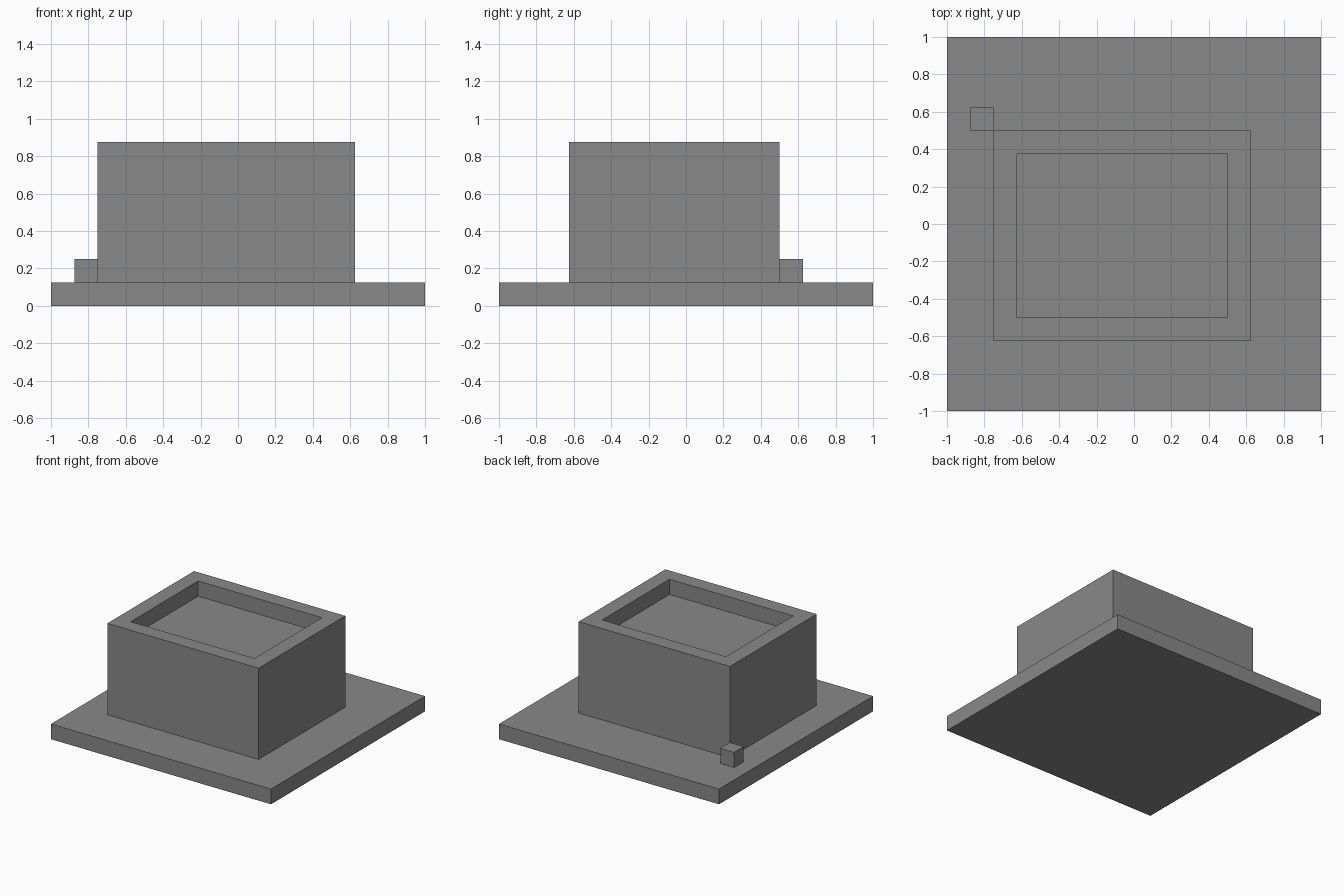
import bpy
import bmesh
from mathutils import Vector

cube = bpy.data.objects.get("Cube")
if cube:
    bpy.data.objects.remove(cube, do_unlink=True)

UNIT = 0.125  # everything sits on this module

grey = bpy.data.materials.new("plain_grey")
grey.use_nodes = True
colour = (0.25, 0.25, 0.25, 1)
grey.diffuse_color = colour
grey.node_tree.nodes["Principled BSDF"].inputs["Base Color"].default_value = colour


def block(name, low, high, recess=0):
    """Box between two corners given in modules, with an optional sunken top."""
    low, high = Vector(low) * UNIT, Vector(high) * UNIT
    bm = bmesh.new()
    bmesh.ops.create_cube(bm, size=1)
    bmesh.ops.scale(bm, vec=high - low, verts=bm.verts)
    bmesh.ops.translate(bm, vec=(low + high) / 2, verts=bm.verts)
    bm.normal_update()
    if recess:
        top = max(bm.faces, key=lambda f: f.calc_center_median().z)
        # Rim around the top
        bmesh.ops.inset_region(bm, faces=[top], thickness=UNIT, use_even_offset=True)
        # Sunken floor with upright inner walls
        floor = bmesh.ops.extrude_discrete_faces(bm, faces=[top])["faces"][0]
        bmesh.ops.translate(bm, vec=(0, 0, -recess * UNIT), verts=floor.verts)
    bmesh.ops.recalc_face_normals(bm, faces=bm.faces)
    mesh = bpy.data.meshes.new(name)
    bm.to_mesh(mesh)
    bm.free()
    mesh.materials.append(grey)
    obj = bpy.data.objects.new(name, mesh)
    bpy.context.collection.objects.link(obj)
    return obj


# Ground slab, main building with parapet roof, small box at its back corner
block("base_slab", (-8, -8, 0), (8, 8, 1))
block("building", (-6, -5, 1), (5, 4, 7), recess=1)
block("corner_box", (-7, 4, 1), (-6, 5, 2))
